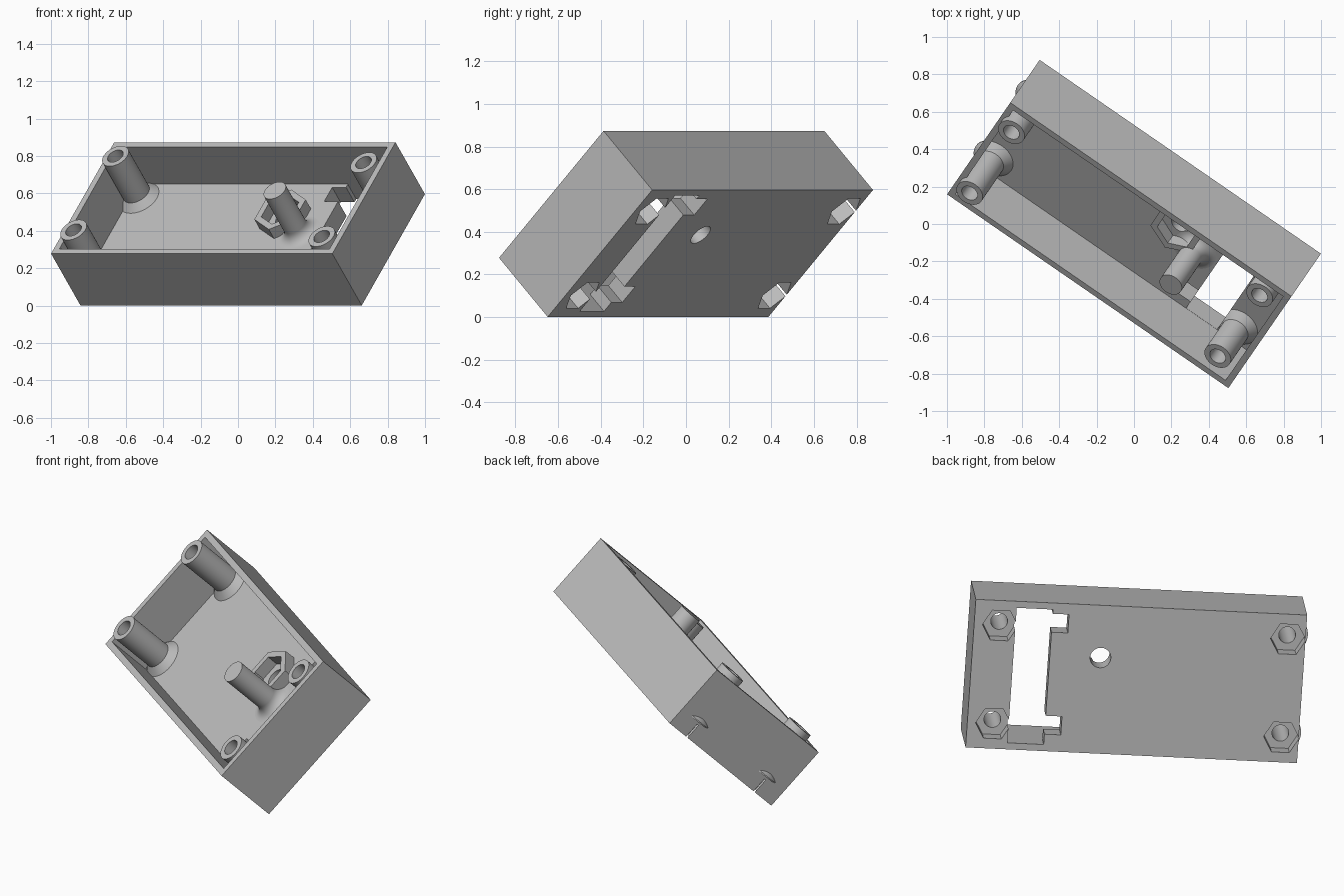
import bpy, bmesh, math
from mathutils import Matrix

cube = bpy.data.objects.get("Cube")
if cube:
    bpy.data.objects.remove(cube, do_unlink=True)

# Case dimensions in its own frame: x length, y width, z depth (rim up)
HX, HY, DEPTH = 0.913, 0.421, 0.392
WALL, FLOOR = 0.036, 0.112
POST_Y = 0.279
BORE = 0.046

# The whole case lies tilted on its long edge
POSE = (Matrix.Translation((0, 0, 0.437))
        @ Matrix.Rotation(math.radians(-34.56), 4, 'Z')
        @ Matrix.Rotation(math.radians(45), 4, 'X')
        @ Matrix.Translation((0, 0, -DEPTH / 2)))

grey = bpy.data.materials.new("plain grey")
grey.use_nodes = True
COLOUR = (0.5, 0.5, 0.5, 1)
grey.diffuse_color = COLOUR
grey.node_tree.nodes["Principled BSDF"].inputs["Base Color"].default_value = COLOUR


def make(name, bm):
    bmesh.ops.recalc_face_normals(bm, faces=bm.faces)
    mesh = bpy.data.meshes.new(name)
    bm.to_mesh(mesh)
    bm.free()
    mesh.materials.append(grey)
    obj = bpy.data.objects.new(name, mesh)
    bpy.context.collection.objects.link(obj)
    obj.matrix_world = POSE
    return obj


def box(name, x0, x1, y0, y1, z0, z1):
    bm = bmesh.new()
    bmesh.ops.create_cube(bm, size=1)
    bmesh.ops.scale(bm, vec=(x1 - x0, y1 - y0, z1 - z0), verts=bm.verts)
    bmesh.ops.translate(bm, vec=((x0 + x1) / 2, (y0 + y1) / 2, (z0 + z1) / 2), verts=bm.verts)
    return make(name, bm)


def lathe(name, x, y, profile, sides=48, turn=0.0):
    """Closed radius/height profile spun round a local z axis."""
    bm = bmesh.new()
    rings = []
    for k in range(sides):
        t = turn + math.tau * k / sides
        rings.append([bm.verts.new((x + r * math.cos(t), y + r * math.sin(t), z)) for r, z in profile])
    n = len(profile)
    for k in range(sides):
        p, q = rings[k], rings[(k + 1) % sides]
        for i in range(n):
            j = (i + 1) % n
            bm.faces.new((p[i], q[i], q[j], p[j]))
    bmesh.ops.remove_doubles(bm, verts=bm.verts, dist=1e-6)
    bmesh.ops.dissolve_degenerate(bm, edges=bm.edges, dist=1e-6)
    return make(name, bm)


def prism(name, x, y, r, z0, z1, sides, turn=0.0):
    bm = bmesh.new()
    bmesh.ops.create_cone(bm, cap_ends=True, segments=sides, radius1=r, radius2=r, depth=z1 - z0,
                          matrix=Matrix.Translation((x, y, (z0 + z1) / 2)) @ Matrix.Rotation(turn, 4, 'Z'))
    return make(name, bm)


def select(obj):
    bpy.ops.object.select_all(action='DESELECT')
    obj.select_set(True)
    bpy.context.view_layer.objects.active = obj


def cut(obj, cutters):
    bpy.context.view_layer.update()
    for c in cutters:
        select(obj)
        mod = obj.modifiers.new("cut", 'BOOLEAN')
        mod.operation, mod.solver, mod.object = 'DIFFERENCE', 'EXACT', c
        bpy.ops.object.modifier_apply(modifier=mod.name)


def smooth(obj):
    select(obj)
    bpy.ops.object.shade_smooth_by_angle(angle=math.radians(30))


posts = [(x, s * POST_Y, top) for x, top in ((-0.818, 0.43), (0.769, 0.381)) for s in (-1, 1)]
HEX_TURN = math.pi / 2      # hexagon corners point across the width

# Cutters: cavity, wide slot with two notches, round hole, nut recesses and bores
slot = box("slot_cutter", 0.485, 0.685, -HY + WALL + 0.001, HY - WALL - 0.001, -0.1, 0.2)
cutters = [
    box("cavity_cutter", -HX + WALL, HX - WALL, -HY + WALL, HY - WALL, FLOOR, 0.6),
    slot,
    box("upper_notch_cutter", 0.395, 0.5, 0.255, 0.36, -0.1, 0.2),
    box("lower_notch_cutter", 0.395, 0.5, -0.325, -0.22, -0.1, 0.2),
    prism("hole_cutter", 0.206, 0.123, 0.057, -0.1, 0.2, 48),
]
for x, y, top in posts:
    cutters.append(prism("recess_cutter", x, y, 0.098, -0.1, 0.09, 6, HEX_TURN))
    cutters.append(prism("bore_cutter", x, y, BORE, 0.05, 0.2, 48))

# Case tray
tray = box("case_tray", -HX, HX, -HY, HY, 0, DEPTH)
cut(tray, cutters)
smooth(tray)

# Four hollow screw posts with flared feet
for i, (x, y, top) in enumerate(posts):
    post = lathe(f"screw_post_{i + 1}", x, y, [
        (BORE, 0.105), (0.115, 0.105), (0.115, FLOOR), (0.077, FLOOR + 0.04), (0.077, top), (BORE, top)])
    if x > 0:
        cut(post, [slot])
    smooth(post)

# Solid support peg with a rounded fillet at its foot
R, FILLET = 0.065, 0.06
fillet = [(R + FILLET * (1 - math.sin(t)), FLOOR + FILLET * (1 - math.cos(t)))
          for t in (math.pi / 2 * k / 8 for k in range(9))]
peg = lathe("support_peg", 0.346, 0.016,
            [(0, 0.105), (R + FILLET, 0.105)] + fillet + [(R, 0.433), (0, 0.433)])
cut(peg, [])
smooth(peg)

# Six-sided nut holder round the hole
lathe("nut_holder", 0.206, 0.123,
      [(0.11, 0.105), (0.15, 0.105), (0.15, FLOOR + 0.07), (0.11, FLOOR + 0.07)], 6, HEX_TURN)

for c in cutters:
    bpy.data.objects.remove(c, do_unlink=True)
